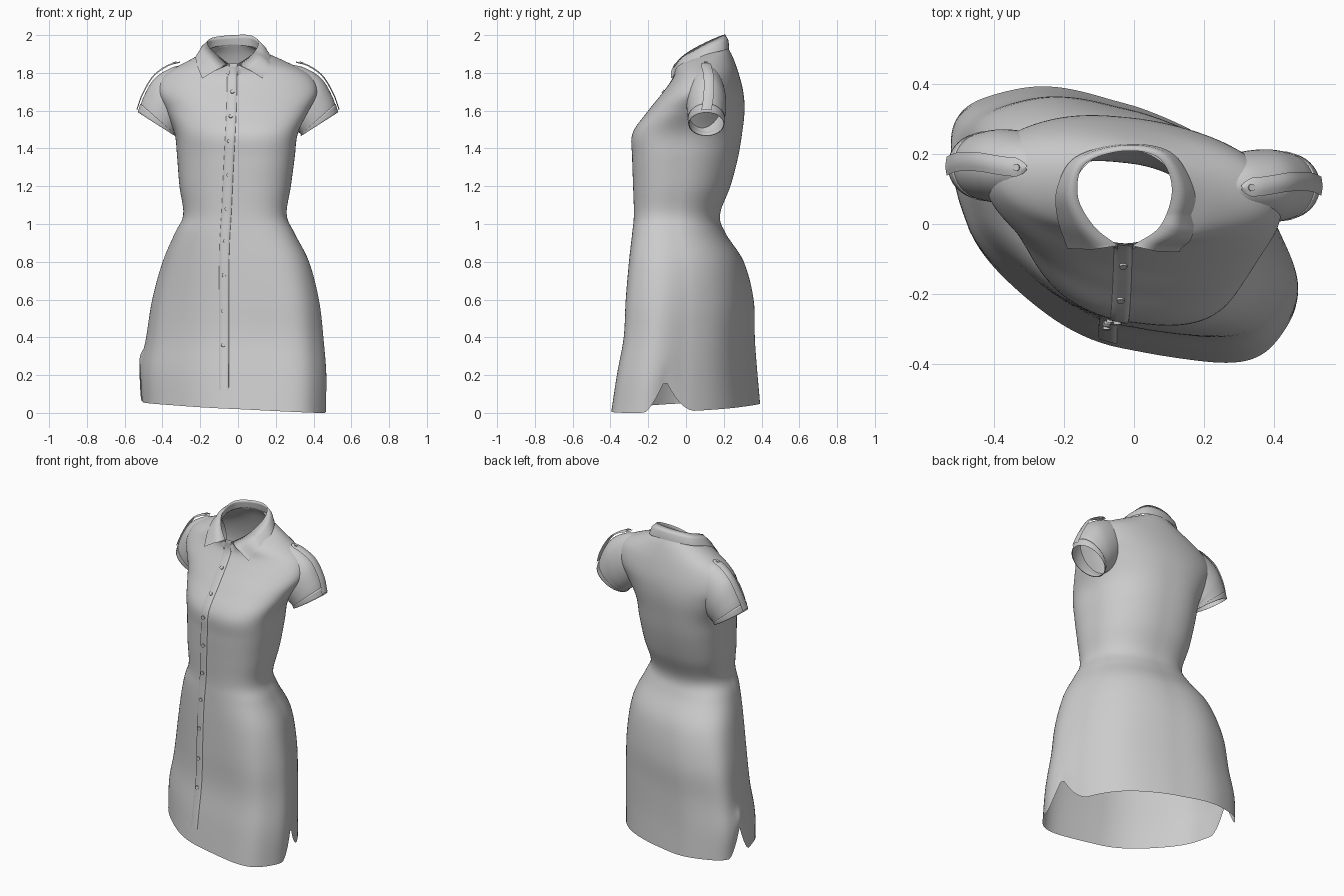
import bpy, bmesh, math
from mathutils import Vector
from mathutils.bvhtree import BVHTree

if "Cube" in bpy.data.objects:
    bpy.data.objects.remove(bpy.data.objects["Cube"])


def spline(pts, n):
    """Catmull-Rom through tuples of any length, n steps per span."""
    p = [Vector(q) for q in pts]
    p = [p[0] * 2 - p[1]] + p + [p[-1] * 2 - p[-2]]
    out = []
    for i in range(1, len(p) - 2):
        a, b, c, d = p[i - 1:i + 3]
        for k in range(n):
            u = k / n
            out.append(0.5 * (b * 2 + (c - a) * u + (a * 2 - b * 5 + c * 4 - d) * u ** 2
                              + (b * 3 - a - c * 3 + d) * u ** 3))
    return out + [p[-2]]


def loft(name, rows, closed=True):
    """Skin a grid of points into a smooth sheet or tube."""
    n = len(rows[0])
    verts = [v for r in rows for v in r]
    faces = [(i * n + j, i * n + (j + 1) % n, (i + 1) * n + (j + 1) % n, (i + 1) * n + j)
             for i in range(len(rows) - 1) for j in range(n if closed else n - 1)]
    me = bpy.data.meshes.new(name)
    me.from_pydata([tuple(v) for v in verts], [], faces)
    bm = bmesh.new()
    bm.from_mesh(me)
    bmesh.ops.recalc_face_normals(bm, faces=bm.faces)
    bm.to_mesh(me)
    bm.free()
    me.polygons.foreach_set("use_smooth", [True] * len(me.polygons))
    ob = bpy.data.objects.new(name, me)
    bpy.context.collection.objects.link(ob)
    return ob


def power(v, e):
    return math.copysign(abs(v) ** e, v)


# Dress body: z, x min, x max, y min, y max, skew, tilt, roundness
sections = [
    (0.00, -.522, .460, -.395, .390, -.50, 0, .88),
    (0.20, -.524, .462, -.365, .375, -.50, 0, .88),
    (0.40, -.490, .447, -.330, .362, -.48, 0, .88),
    (0.60, -.457, .425, -.320, .356, -.45, 0, .88),
    (0.80, -.400, .375, -.303, .305, -.38, 0, .86),
    (0.95, -.335, .300, -.285, .210, -.30, 0, .86),
    (1.05, -.290, .258, -.276, .180, -.25, 0, .86),
    (1.20, -.310, .280, -.280, .235, -.25, 0, .85),
    (1.35, -.322, .300, -.285, .275, -.27, 0, .84),
    (1.48, -.336, .317, -.283, .297, -.28, 0, .84),
    (1.60, -.385, .375, -.200, .310, -.27, 0, .90),
    (1.70, -.430, .420, -.120, .303, -.22, 0, .95),
    (1.79, -.390, .380, -.065, .278, -.18, .01, .98),
    (1.86, -.265, .245, -.060, .245, -.12, .03, 1),
    (1.90, -.175, .125, -.055, .212, 0, .05, 1),
]
# keep the long table of numbers small: shared helpers do the rest
N = 128
rows = []
for z, x0, x1, y0, y1, skew, tilt, e in spline(sections, 6):
    row = []
    for j in range(N):
        t = 2 * math.pi * j / N
        fold = 1 + 0.012 * math.sin(7 * t + 1) * max(0, min(1, (0.95 - z) / 0.5))
        x = (x0 + x1) / 2 + (x1 - x0) / 2 * power(math.cos(t), e) * fold
        y = (y0 + y1) / 2 + (y1 - y0) / 2 * power(math.sin(t + skew), e) * fold
        zz = z + tilt * math.sin(t)
        if z < 0.35:  # curved shirt-tail hem with side notches
            d = min(abs(math.sin((t - .27) / 2)), abs(math.cos(t / 2))) * 2
            hem = 0.03 - 0.03 * math.cos(t + .3) + 0.17 * max(0, 1 - d / 0.3) ** 1.5
            zz = 0.35 - (0.35 - z) * (0.35 - hem) / 0.35
        row.append((x, y, zz))
    rows.append(row)
body = loft("dress_body", rows)
bm = bmesh.new()
bm.from_mesh(body.data)
tree = BVHTree.FromBMesh(bm)
bm.free()


def front_y(x, z):
    hit = tree.ray_cast(Vector((x, -2, z)), Vector((0, 1, 0)))[0]
    return hit.y if hit else -0.06


# Button placket down the front
rows = []
for x, z in spline([(-.03, 1.83), (-.035, 1.6), (-.05, 1.3), (-.06, 1.08), (-.073, .8), (-.075, .12)], 10):
    row = []
    for o, lift in ((-.026, .001), (-.024, .005), (-.008, .005), (.008, .005), (.024, .005), (.026, .001)):
        row.append((x + o, front_y(x + o, z) - lift, z))
    rows.append(row)
loft("button_placket", rows, False)


def button(name, pos, normal, r=0.011):
    bpy.ops.mesh.primitive_cylinder_add(vertices=20, radius=r, depth=0.01, location=pos)
    ob = bpy.context.object
    ob.name = name
    ob.rotation_euler = Vector(normal).to_track_quat('Z', 'Y').to_euler()
    bpy.ops.object.shade_smooth_by_angle()


for x, z in ((-.03, 1.7), (-.038, 1.57), (-.047, 1.44), (-.05, 1.26), (-.06, 1.08),
             (-.068, .91), (-.075, .73), (-.078, .54), (-.078, .36)):
    y = front_y(x, z)
    slope = front_y(x, z + .02) - front_y(x, z - .02)
    button("front_button", (x, y - .007, z), (0, -1, slope / .04))

# Sleeves, cuffs and shoulder straps; s is the side, yc the arm's depth position
# sleeve rings: outer x, outer z, inner x, inner z, half depth
rings = [(.27, 1.845, .24, 1.56, .085), (.35, 1.828, .285, 1.515, .10), (.44, 1.772, .312, 1.49, .105),
         (.497, 1.68, .328, 1.48, .10), (.528, 1.59, .337, 1.468, .092)]


def ring(r, s, yc, k=1.0):
    ox, oz, ix, iz, h = r
    pts = []
    for j in range(48):
        a = 2 * math.pi * j / 48
        c = math.cos(a) * k / 2
        pts.append((s * ((ox + ix) / 2 + (ox - ix) * c), yc + h * k * math.sin(a),
                    (oz + iz) / 2 + (oz - iz) * c))
    return pts


for side, s, yc in (("right", 1, .108), ("left", -1, .165)):
    fine = spline(rings, 8)
    loft(side + "_sleeve", [ring(r, s, yc) for r in fine])
    loft(side + "_cuff", [ring(fine[-5], s, yc, 1.0)] + [ring(r, s, yc, 1.03) for r in fine[-5:]]
         + [ring(fine[-1], s, yc, .99)])
    path = [(.305, -.005, 1.848), (.37, 0, 1.829), (.445, .012, 1.775), (.502, .012, 1.682), (.534, 0, 1.595)]
    pts = spline(path, 8)
    rows = []
    for i, (x, dy, z) in enumerate(pts):
        w = .027 * min(1, math.sqrt((i + .15) / 4))  # rounded inner end
        rows.append([(s * (x + .004 * (1 - abs(f))), yc + dy + w * f, z + .006 + .006 * (1 - f * f))
                     for f in (-1, -.5, 0, .5, 1)])
    loft(side + "_shoulder_strap", rows, False)
    button(side + "_strap_button", (s * .335, yc - .004, 1.853), (s * .35, 0, 1), .01)

# Folded collar: fold line xyz then outer edge xyz, from left tip round the back to right tip
collar = [
    (-.045, -.062, 1.845, -.190, -.070, 1.77),
    (-.115, -.005, 1.90, -.218, .015, 1.845),
    (-.160, .080, 1.95, -.220, .100, 1.895),
    (-.140, .170, 1.985, -.168, .190, 1.92),
    (-.030, .208, 2.00, -.030, .228, 1.93),
    (.070, .188, 1.998, .105, .205, 1.92),
    (.108, .100, 1.96, .170, .100, 1.895),
    (.075, -.005, 1.90, .168, .005, 1.845),
    (-.005, -.062, 1.845, .130, -.080, 1.77),
]
inner, stand, fold, mid, outer = [], [], [], [], []
for c in spline(collar, 8):
    f, o = Vector(c[:3]), Vector(c[3:])
    out = Vector((f.x + .025, f.y - .075, 0))
    if o.y < .02:  # keep the tips just clear of the chest
        o.y = min(o.y, front_y(o.x, o.z) - .006)
    inner.append(f + out * .08 - Vector((0, 0, .06)))
    stand.append(f + out * .02 - Vector((0, 0, .02)))
    fold.append(f)
    mid.append(f.lerp(o, .5) + Vector((out.x * .05, out.y * .05, .006)))
    outer.append(o)
loft("collar", [inner, stand, fold, mid, outer], False)
